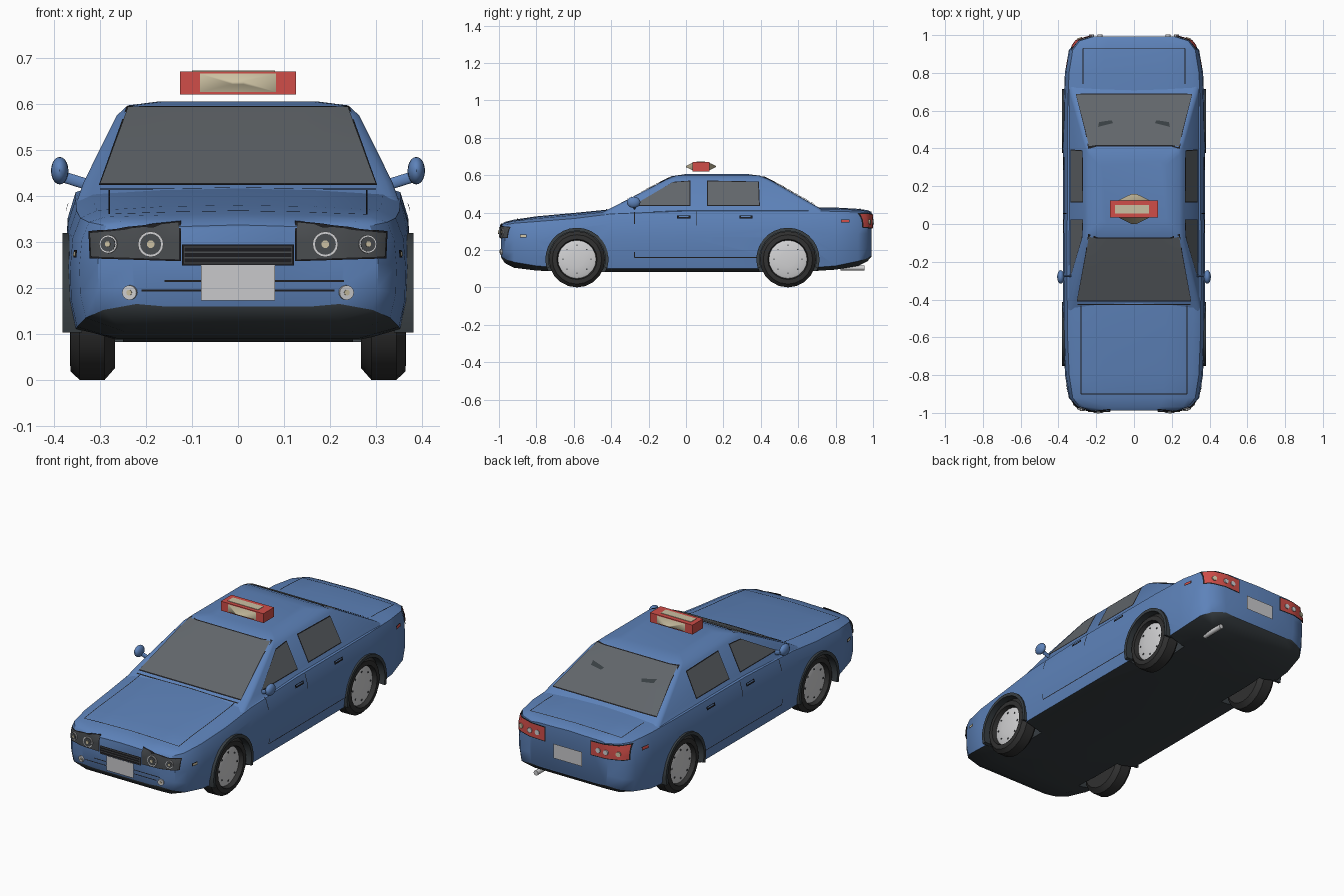
import bpy, bmesh, math
from mathutils import Vector
from mathutils.bvhtree import BVHTree

cube = bpy.data.objects.get("Cube")
if cube:
    bpy.data.objects.remove(cube, do_unlink=True)


def material(name, r, g, b):
    m = bpy.data.materials.new(name)
    m.use_nodes = True
    m.diffuse_color = (r, g, b, 1)
    bsdf = next(n for n in m.node_tree.nodes if n.type == "BSDF_PRINCIPLED")
    bsdf.inputs["Base Color"].default_value = (r, g, b, 1)
    return m


BLUE = material("body blue", .11, .225, .49)
DARK = material("underside dark", .04, .049, .055)
TYRE = material("tyre rubber", .03, .03, .03)
GLASS = material("window glass", .12, .133, .146)
RED = material("lamp red", .63, .075, .065)
CREAM = material("lamp cream", .6, .53, .36)
SILVER = material("silver", .64, .64, .65)
PLATE = material("plate grey", .58, .58, .6)
BLACK = material("trim black", .012, .012, .014)
SMOKE = material("headlight smoke", .068, .074, .08)


def finish(name, bm, mats, angle=40, recalc=True):
    if recalc:
        bmesh.ops.recalc_face_normals(bm, faces=bm.faces)
    me = bpy.data.meshes.new(name)
    bm.to_mesh(me)
    bm.free()
    for m in mats:
        me.materials.append(m)
    ob = bpy.data.objects.new(name, me)
    bpy.context.collection.objects.link(ob)
    smooth(ob, angle)
    return ob


def smooth(ob, angle):
    bpy.ops.object.select_all(action="DESELECT")
    ob.select_set(True)
    bpy.context.view_layer.objects.active = ob
    bpy.ops.object.shade_smooth_by_angle(angle=math.radians(angle))


def loft(name, rings, mats, rule=None, angle=40):
    """Skin a row of closed rings and cap both ends."""
    bm = bmesh.new()
    rows = [[bm.verts.new(p) for p in ring] for ring in rings]
    n = len(rows[0])
    for a, b in zip(rows, rows[1:]):
        for j in range(n):
            k = (j + 1) % n
            f = bm.faces.new((a[j], a[k], b[k], b[j]))
            f.material_index = rule(j, n) if rule else 0
    bm.faces.new(rows[0])
    bm.faces.new(rows[-1])
    return finish(name, bm, mats, angle)


def lathe(name, profile, y, z, side, mat, segs=24):
    """Revolve (radius, x) points around a sideways axle."""
    rings = [[(side * x, y + r * math.cos(i * math.tau / segs), z + r * math.sin(i * math.tau / segs))
              for i in range(segs)] for r, x in profile]
    return loft(name, rings, [mat])


def solid(name, kind, mat, loc, scale, rot=None, angle=40):
    bm = bmesh.new()
    if kind == "box":
        bmesh.ops.create_cube(bm, size=1)
    elif kind == "ball":
        bmesh.ops.create_uvsphere(bm, u_segments=16, v_segments=10, radius=1)
    else:
        bmesh.ops.create_cone(bm, cap_ends=True, segments=16, radius1=1, radius2=1, depth=1)
    bmesh.ops.scale(bm, verts=bm.verts, vec=scale)
    ob = finish(name, bm, [mat], angle)
    ob.location = loc
    if rot:
        ob.rotation_euler = rot.to_euler()
    return ob


# Lower body: y, half width, floor, dark edge, shoulder, top
STATIONS = [(-.988, .23, .16, .165, .325, .337), (-.968, .305, .13, .152, .335, .35),
            (-.92, .345, .105, .135, .343, .362), (-.8, .365, .09, .115, .352, .38),
            (-.6, .374, .082, .1, .368, .398), (-.4, .376, .082, .1, .393, .418),
            (0, .376, .082, .1, .408, .43), (.6, .374, .082, .1, .408, .43),
            (.8, .366, .095, .115, .407, .427), (.92, .345, .115, .14, .403, .42),
            (.97, .305, .14, .155, .4, .413), (.992, .23, .165, .17, .394, .404)]


def section(y, w, floor, edge, sh, top):
    h = sh - edge
    half = [(0, floor), (.72, floor), (.96, edge), (.995, edge + .25 * h), (1, edge + .55 * h),
            (.985, edge + .82 * h), (.94, sh), (.84, sh + .6 * (top - sh)), (.45, top - .003), (0, top)]
    right = [(w * x, y, z) for x, z in half]
    return right + [(-x, y, z) for x, _, z in right[-2:0:-1]]


body = loft("lower_body", [section(*s) for s in STATIONS], [BLUE, DARK],
            lambda j, n: int(j < 2 or j >= n - 2))

# Wheel wells cut into the body
AXLES = [("front", -.583), ("rear", .545)]
for _, y in AXLES:
    for s in (1, -1):
        cutter = lathe("well_cutter", [(.165, .25), (.165, .5)], y, .15, s, DARK, 32)
        cutter.hide_render = True
        mod = body.modifiers.new("well", "BOOLEAN")
        mod.operation, mod.solver, mod.object = "DIFFERENCE", "EXACT", cutter
        bpy.context.view_layer.objects.active = body
        bpy.ops.object.modifier_apply(modifier=mod.name)
        bpy.data.objects.remove(cutter, do_unlink=True)
for p in body.data.polygons:
    corners = [body.data.vertices[i].co for i in p.vertices]
    if any(all(math.hypot(c.y - y, c.z - .15) < .167 for c in corners) for _, y in AXLES):
        p.material_index = 1
smooth(body, 35)


# Cabin: stacked rounded rectangles
def rounded(z, y0, y1, hx, r):
    ring = []
    for q, (cx, cy) in enumerate([(hx - r, y1 - r), (r - hx, y1 - r), (r - hx, y0 + r), (hx - r, y0 + r)]):
        for i in range(4):
            a = (q + i / 3) * math.pi / 2
            ring.append((cx + r * math.cos(a), cy + r * math.sin(a), z))
    return ring


LEVELS = [(.39, -.47, .77, .35, .03), (.43, -.39, .705, .336, .03), (.575, -.11, .45, .264, .03),
          (.597, -.06, .395, .24, .03), (.606, .0, .33, .17, .03)]
cabin = loft("cabin", [rounded(*l) for l in LEVELS], [BLUE], angle=50)

# Surface used to lay details on
verts, faces = [], []
for ob in (body, cabin):
    base = len(verts)
    verts += [v.co.copy() for v in ob.data.vertices]
    faces += [[base + i for i in p.vertices] for p in ob.data.polygons]
tree = BVHTree.FromPolygons(verts, faces)

VIEWS = {"front": (lambda u, v: (u, -3, v), (0, 1, 0)), "back": (lambda u, v: (u, 3, v), (0, -1, 0)),
         "left": (lambda u, v: (3, u, v), (-1, 0, 0)), "right": (lambda u, v: (-3, u, v), (1, 0, 0)),
         "top": (lambda u, v: (u, v, 3), (0, 0, -1))}
SIDES = (("left", 1), ("right", -1))


def hit(view, u, v):
    start, d = VIEWS[view]
    return tree.ray_cast(Vector(start(u, v)), Vector(d))[:2]


def patch(name, view, corners, mat, off=.005, nu=10, nv=4):
    """Thin four-cornered plate that follows the surface."""
    a, b, c, d = [Vector(p) for p in corners]
    bm = bmesh.new()
    grid = []
    for j in range(nv + 1):
        row = []
        for i in range(nu + 1):
            p = a.lerp(b, i / nu).lerp(d.lerp(c, i / nu), j / nv)
            loc, nor = hit(view, p.x, p.y)
            row.append(bm.verts.new(loc + nor * off) if loc else None)
        grid.append(row)
    for j in range(nv):
        for i in range(nu):
            quad = [grid[j][i], grid[j][i + 1], grid[j + 1][i + 1], grid[j + 1][i]]
            if all(quad):
                f = bm.faces.new(quad)
                f.normal_update()
                if f.normal.dot(Vector(VIEWS[view][1])) > 0:
                    f.normal_flip()
    return finish(name, bm, [mat], recalc=False)


def framed(name, view, corners, mat, rim=.005, off=.005):
    mid = sum((Vector(c) for c in corners), Vector((0, 0))) / 4
    outer = [(c[0] + math.copysign(rim, c[0] - mid.x), c[1] + math.copysign(rim, c[1] - mid.y)) for c in corners]
    patch(name + "_frame", view, outer, BLACK, off - .002)
    patch(name, view, corners, mat, off)


def rect(u0, v0, u1, v1):
    return [(u0, v0), (u1, v0), (u1, v1), (u0, v1)]


def seam(name, view, a, b, w=.002):
    a, b = Vector(a), Vector(b)
    n = (b - a).normalized().orthogonal() * w
    patch(name, view, [a - n, b - n, b + n, a + n], BLACK, .003, 14, 1)


def disc(name, view, u, v, r, mat, off=0):
    loc, nor = hit(view, u, v)
    solid(name, "cylinder", mat, loc + nor * off, (r, r, .014), nor.to_track_quat("Z", "Y"))


def flip(corners, s):
    return [(s * u, v) for u, v in corners]


# Windows
framed("windshield", "front", [(-.3, .424), (.3, .424), (.238, .59), (-.238, .59)], GLASS, .003)
framed("rear_window", "back", [(-.305, .442), (.305, .442), (.238, .588), (-.238, .588)], GLASS, .003)
for side, s in SIDES:
    framed(side + "_front_window", side, [(-.28, .438), (.02, .438), (.02, .565), (-.075, .558)], GLASS)
    framed(side + "_rear_window", side, [(.118, .438), (.39, .438), (.385, .56), (.118, .565)], GLASS)
    patch(side + "_window_vent", "top", flip([(.11, .53), (.19, .51), (.185, .535), (.12, .545)], s), DARK, .009)

    # Doors, handles and side markers
    for i, (y, z0, z1) in enumerate(((-.275, .16, .19), (-.275, .34, .4), (.055, .33, .405))):
        seam(f"{side}_door_seam_{i}", side, (y, z0), (y, z1))
    seam(side + "_sill_seam", side, (-.275, .16), (.38, .16))
    for i, y in enumerate((-.012, .32)):
        patch(f"{side}_door_handle_{i}", side, rect(y - .035, .366, y + .035, .382), BLACK, .009)
        patch(f"{side}_handle_grip_{i}", side, rect(y - .026, .374, y + .026, .379), BLUE, .0095)
    framed(side + "_rear_marker", side, rect(.83, .349, .87, .36), RED, .003)
    framed(side + "_front_marker", side, rect(-.885, .269, -.855, .279), CREAM, .003)

    # Headlights, fog lamps and tail lamps
    framed(side + "_headlight", "front", flip([(.128, .262), (.315, .268), (.318, .318), (.128, .338)], s), SMOKE, .004, .007)
    for i, (x, r) in enumerate(((.19, .028), (.28, .02))):
        disc(f"{side}_lamp_ring_{i}", "front", s * x, .295, r, SILVER, .004)
        disc(f"{side}_lamp_bowl_{i}", "front", s * x, .295, r * .82, SMOKE, .006)
        disc(f"{side}_lamp_bulb_{i}", "front", s * x, .295, r * .3, CREAM, .009)
    disc(side + "_fog_ring", "front", s * .235, .19, .016, SILVER)
    disc(side + "_fog_bulb", "front", s * .235, .19, .006, CREAM, .003)
    framed(side + "_tail_lamp", "back", flip([(.138, .316), (.322, .322), (.322, .392), (.138, .386)], s), RED, .005, .007)
    for i, (x, m) in enumerate(((.18, SILVER), (.225, SILVER), (.285, CREAM))):
        disc(f"{side}_reverse_lamp_{i}", "back", s * x, .35, .013, m, .005)

    # Lid seams
    seam(side + "_hood_seam", "top", (s * .28, -.9), (s * .28, -.43))
    seam(side + "_trunk_seam", "top", (s * .27, .74), (s * .27, .93))

    # Door mirrors
    solid(side + "_mirror", "ball", BLUE, (s * .388, -.28, .455), (.019, .036, .03))
    arm = Vector((s * .07, 0, .022))
    solid(side + "_mirror_arm", "cylinder", BLUE, (s * .35, -.275, .432), (.006, .012, .085), arm.to_track_quat("Z", "Y"))

    # Wheels with recessed hubcaps, and arch lips
    for end, y in AXLES:
        name = f"{side}_{end}"
        lathe(name + "_tyre", [(.08, .268), (.125, .268), (.15, .29), (.15, .345), (.132, .364), (.108, .366), (.1, .335)],
              y, .15, s, TYRE, 20)
        lathe(name + "_hubcap", [(.102, .325), (.102, .343), (.085, .349), (.04, .353), (.01, .354)], y, .15, s, SILVER)
        for i in range(8):
            a = i * math.tau / 8
            solid(f"{name}_hub_hole_{i}", "box", SMOKE, (s * .349, y + .075 * math.cos(a), .15 + .075 * math.sin(a)),
                  (.008, .007, .007))
        rings = []
        for i in range(17):
            a = math.radians(-16 + i * 212 / 16)
            rings.append([(s * x, y + r * math.cos(a), .15 + r * math.sin(a))
                          for r, x in ((.152, .34), (.169, .34), (.169, .382), (.152, .382))])
        loft(name + "_arch_lip", rings, [DARK])

seam("hood_front_seam", "top", (-.28, -.9), (.28, -.9))
seam("cowl_seam", "top", (-.3, -.425), (.3, -.425), .003)
seam("trunk_rear_seam", "top", (-.27, .93), (.27, .93))

# Grille, bumper grooves and plates
framed("grille", "front", rect(-.118, .253, .118, .29), SMOKE, .004, .007)
for i in range(3):
    patch(f"grille_slat_{i}", "front", rect(-.116, .255 + i * .012, .116, .264 + i * .012), BLACK, .009)
seam("upper_bumper_groove", "front", (-.16, .215), (.23, .215))
seam("lower_bumper_groove", "front", (-.21, .194), (.21, .194))
patch("front_plate", "front", rect(-.08, .172, .08, .25), PLATE, .008)
patch("rear_plate", "back", rect(-.085, .238, .085, .315), PLATE, .008)

# Exhaust pipe
solid("exhaust_pipe", "cylinder", SILVER, (.22, .89, .104), (.013, .013, .13), Vector((0, 1, 0)).to_track_quat("Z", "Y"))

# Roof sign with pointed lamps front and back
solid("sign_box", "box", RED, (0, .08, .646), (.252, .09, .05))
solid("sign_top_panel", "box", CREAM, (-.01, .078, .671), (.18, .045, .004))
for name, y0, y1 in (("front", .035, .0), ("back", .125, .16)):
    loft(f"sign_{name}_lamp", [[(x * w, y, .646 + z * h) for x, z in rect(-1, -1, 1, 1)]
                               for y, w, h in ((y0, .083, .02), (y1, .012, .003))], [CREAM], angle=100)
